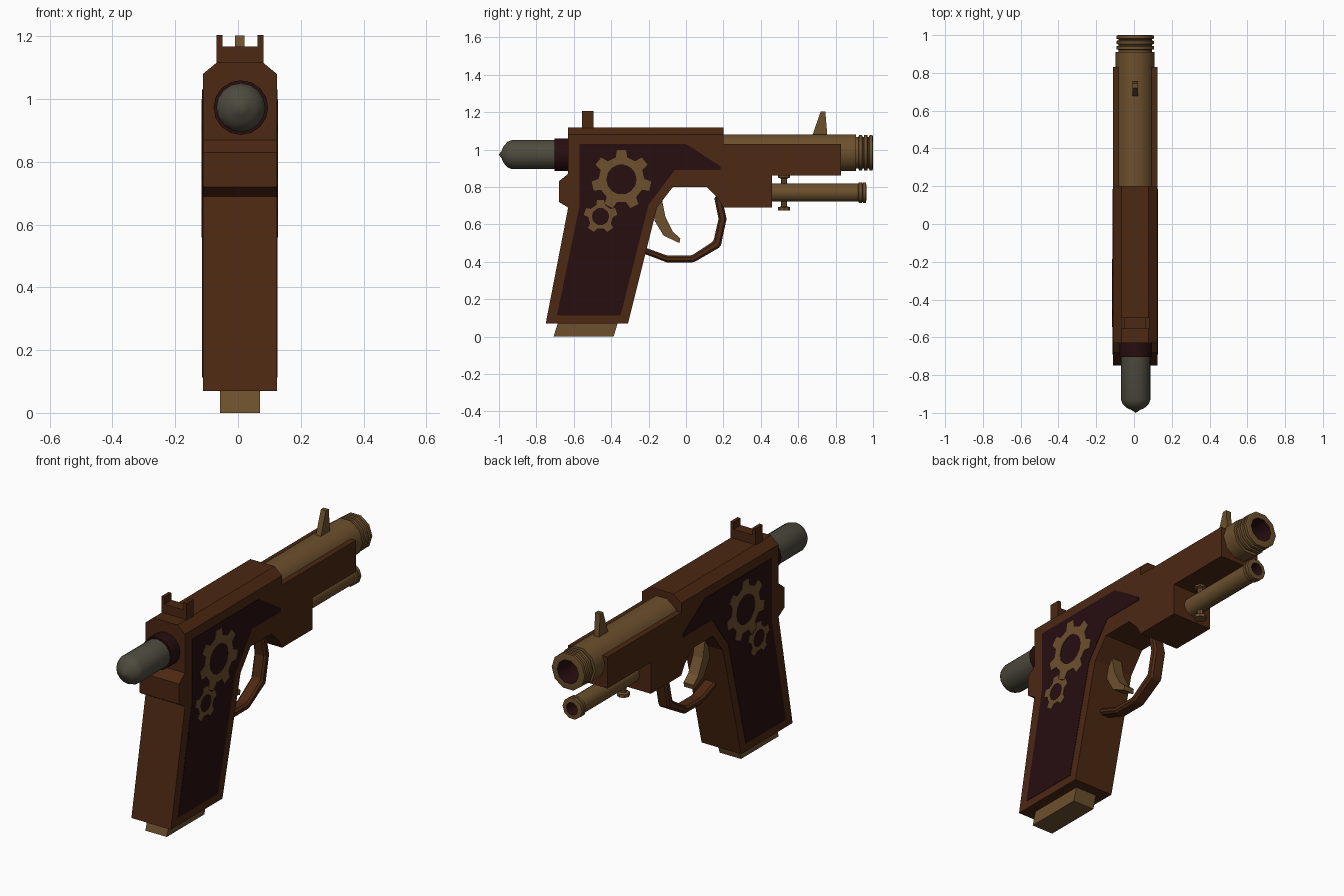
import bpy, bmesh
from math import sin, cos, pi, radians
from mathutils import Vector

cube = bpy.data.objects.get("Cube")
if cube:
    bpy.data.objects.remove(cube, do_unlink=True)

CX = 0.006  # centre plane of the body


def material(name, rgb):
    mat = bpy.data.materials.new(name)
    mat.use_nodes = True
    colour = (*rgb, 1)
    mat.diffuse_color = colour
    mat.node_tree.nodes["Principled BSDF"].inputs["Base Color"].default_value = colour
    return mat


brown = material("brown_wood", (.072, .021, .006))
brass = material("aged_brass", (.15, .08, .026))
maroon = material("dark_maroon", (.02, .004, .005))
grey = material("warm_grey", (.075, .07, .048))


def finish(name, bm, *mats, smooth=None):
    """Turn a bmesh into a finished object."""
    bmesh.ops.recalc_face_normals(bm, faces=bm.faces)
    mesh = bpy.data.meshes.new(name)
    bm.to_mesh(mesh)
    bm.free()
    for mat in mats:
        mesh.materials.append(mat)
    obj = bpy.data.objects.new(name, mesh)
    bpy.context.collection.objects.link(obj)
    if smooth:
        bpy.ops.object.select_all(action='DESELECT')
        obj.select_set(True)
        bpy.context.view_layer.objects.active = obj
        bpy.ops.object.shade_smooth_by_angle(angle=radians(smooth))
    return obj


def extrude_all(bm, offset):
    result = bmesh.ops.extrude_face_region(bm, geom=bm.faces[:], use_keep_orig=True)
    verts = [g for g in result["geom"] if isinstance(g, bmesh.types.BMVert)]
    bmesh.ops.translate(bm, verts=verts, vec=offset)


def side_prism(name, outline, x0, x1, mat, smooth=None):
    """Extrude a (y, z) outline across x."""
    bm = bmesh.new()
    bm.faces.new([bm.verts.new((CX + x0, y, z)) for y, z in outline])
    extrude_all(bm, Vector((x1 - x0, 0, 0)))
    return finish(name, bm, mat, smooth=smooth)


def front_prism(name, outline, y0, y1, mat):
    """Extrude an (x, z) outline along y."""
    bm = bmesh.new()
    bm.faces.new([bm.verts.new((CX + x, y0, z)) for x, z in outline])
    extrude_all(bm, Vector((0, y1 - y0, 0)))
    return finish(name, bm, mat)


def lathe(name, profile, centre, axis, sides, *mats, smooth=40, bore=0):
    """Spin (radius, distance) points; faces inside the bore take the second material."""
    axis, centre = Vector(axis), Vector(centre)
    bm = bmesh.new()
    verts = [bm.verts.new(centre + axis * t + Vector((r, 0, 0))) for r, t in profile]
    edges = [bm.edges.new(pair) for pair in zip(verts, verts[1:])]
    bmesh.ops.spin(bm, geom=verts + edges, cent=centre, axis=axis, angle=2 * pi, steps=sides)
    bmesh.ops.remove_doubles(bm, verts=bm.verts[:], dist=.0005)
    if bore:
        for face in bm.faces:
            far = max(((v.co - centre) - axis * (v.co - centre).dot(axis)).length
                      for v in face.verts)
            mid = face.calc_center_median().dot(axis)
            if far < bore + .001 and mid > .5:
                face.material_index = 1
    return finish(name, bm, *mats, smooth=smooth)


def gear(name, y, z, hole, root, tip, teeth, side):
    """Flat toothed ring on one side of the grip."""
    bm = bmesh.new()
    inner, outer = [], []
    for k in range(teeth):
        for shift, r in ((-.28, root), (-.17, tip), (.17, tip), (.28, root)):
            a = pi / 2 + 2 * pi * (k + shift) / teeth
            for ring, radius in ((inner, hole), (outer, r)):
                ring.append(bm.verts.new((CX + side * .117, y + radius * cos(a), z + radius * sin(a))))
    for i in range(len(inner)):
        j = (i + 1) % len(inner)
        bm.faces.new((inner[i], outer[i], outer[j], inner[j]))
    extrude_all(bm, Vector((side * .005, 0, 0)))
    return finish(name, bm, brass)


# Frame, with grip, rear bump and barrel rail in one outline
side_prism("frame", [
    (-.63, 1.08), (.2, 1.08), (.2, 1.03), (.83, 1.03), (.83, .86), (.46, .86), (.46, .69),
    (.2, .69), (.17, .74), (.11, .8), (-.07, .8), (-.155, .69), (-.31, .07), (-.75, .07),
    (-.63, .69), (-.68, .72), (-.68, .83), (-.63, .87)], -.118, .118, brown)

# Chamfered top of the frame
front_prism("frame_top", [(-.118, 1.08), (.118, 1.08), (.072, 1.118), (-.072, 1.118)],
            -.63, .2, brown)

# Trigger guard
guard = side_prism("trigger_guard", [
    (.19, .75), (.217, .63), (.185, .48), (.04, .396), (-.1, .396), (-.23, .445),
    (-.23, .48), (-.1, .433), (.03, .433), (.147, .51), (.174, .63), (.15, .75)],
    -.035, .035, brown)
bevel = guard.modifiers.new("soft_edges", 'BEVEL')
bevel.width = .01
bevel.segments = 1

# Trigger
side_prism("trigger", [
    (-.17, .74), (-.168, .62), (-.12, .54), (-.035, .5), (-.03, .525), (-.07, .56),
    (-.11, .64), (-.13, .74)], -.03, .03, brass)

# Magazine base
side_prism("magazine_base", [(-.68, .09), (-.36, .09), (-.387, 0), (-.708, 0)],
           -.064, .064, brass)

# Grip panels and gears on both sides
panel = [(-.57, 1.03), (0, 1.03), (.185, .91), (.185, .89), (-.06, .89), (-.2, .705),
         (-.35, .112), (-.69, .112), (-.57, .695)]
for label, side in (("left", 1), ("right", -1)):
    side_prism(label + "_grip_panel", panel, side * .114, side * .12, maroon)
    gear(label + "_large_gear", -.345, .84, .08, .122, .16, 7, side)
    gear(label + "_small_gear", -.457, .642, .046, .066, .09, 5, side)

# Barrel with ringed muzzle and dark bore
barrel = [(0, .15), (.103, .15), (.103, .91), (.088, .91)]
for start in (.922, .95, .978):
    barrel += [(.088, start), (.099, start + .003), (.099, start + .019), (.088, start + .022)]
barrel += [(.064, 1), (.06, .8), (0, .8)]
lathe("barrel", barrel, (CX, 0, .983), (0, 1, 0), 10, brass, maroon, bore=.064)

# Lower tube
lathe("lower_tube", [(0, .42), (.05, .42), (.05, .92), (.058, .925), (.058, .94), (.05, .943),
                     (.058, .946), (.058, .962), (.034, .965), (.03, .85), (0, .85)],
      (CX, 0, .77), (0, 1, 0), 10, brass, maroon, bore=.034)

# Clamp screw through the lower tube
lathe("clamp_screw", [(0, .675), (.032, .675), (.032, .692), (.016, .696), (.016, .845),
                      (.032, .85), (.032, .87), (0, .87)],
      (CX, .525, 0), (0, 0, 1), 8, brass)

# Rear collar and pointed plunger
lathe("rear_collar", [(0, -.704), (.087, -.704), (.087, -.6), (0, -.6)],
      (CX + .003, 0, .973), (0, 1, 0), 16, maroon)
lathe("plunger", [(0, -1), (.022, -.985), (.045, -.975), (.068, -.955), (.078, -.93),
                  (.078, -.68), (0, -.68)],
      (CX + .003, 0, .973), (0, 1, 0), 16, grey)

# Sights
side_prism("front_sight", [(.67, 1.06), (.757, 1.06), (.745, 1.203), (.72, 1.203)],
           -.015, .015, brass)
front_prism("rear_sight", [(-.075, 1.1), (.075, 1.1), (.075, 1.205), (.056, 1.205),
                           (.056, 1.167), (-.056, 1.167), (-.056, 1.205), (-.075, 1.205)],
            -.555, -.495, brown)
